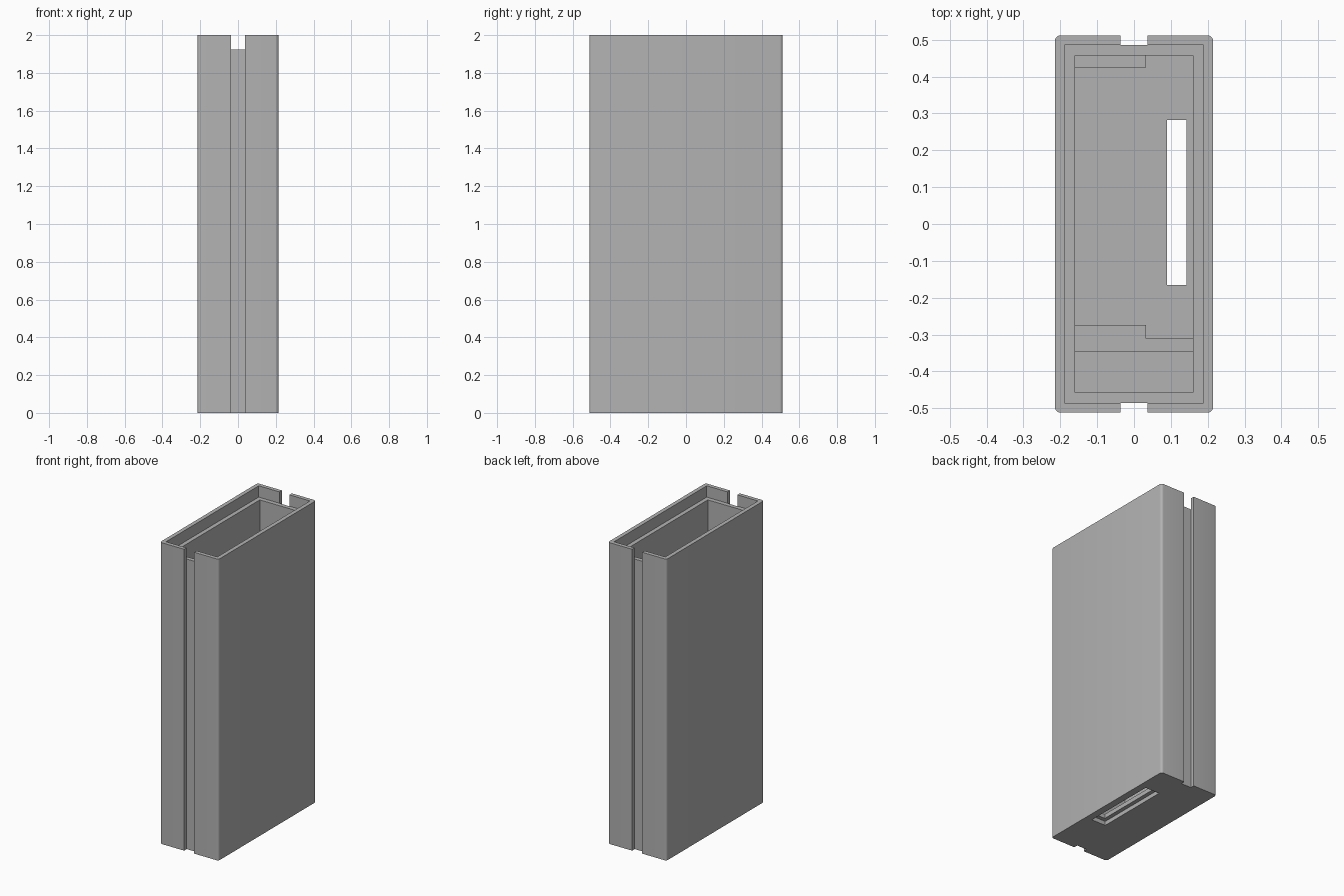
import bpy

if "Cube" in bpy.data.objects:
    bpy.data.objects.remove(bpy.data.objects["Cube"])

W, D, H = 0.43, 1.024, 2.0      # outer size
LEDGE = 1.925                   # height of the inner ledge below the lip
FLOOR = 0.055                   # floor thickness
RIB_TOP = 1.3                   # top of divider and guide ribs
CX, CY = 0.16, 0.457            # half size of the cavity

grey = bpy.data.materials.new("light grey")
grey.diffuse_color = (0.45, 0.45, 0.45, 1)
grey.use_nodes = True
grey.node_tree.nodes["Principled BSDF"].inputs["Base Color"].default_value = grey.diffuse_color


def box(name, x0, x1, y0, y1, z0, z1):
    """Axis-aligned box between the given limits."""
    bpy.ops.mesh.primitive_cube_add(size=1)
    ob = bpy.context.object
    ob.name = name
    ob.data.name = name
    mid = ((x0 + x1) / 2, (y0 + y1) / 2, (z0 + z1) / 2)
    size = (x1 - x0, y1 - y0, z1 - z0)
    for v in ob.data.vertices:
        v.co = [c * s + m for c, s, m in zip(v.co, size, mid)]
    ob.data.materials.append(grey)
    return ob


def apply_modifier(ob, mod):
    bpy.ops.object.select_all(action='DESELECT')
    bpy.context.view_layer.objects.active = ob
    ob.select_set(True)
    bpy.ops.object.modifier_apply(modifier=mod.name)


def cut(ob, *limits):
    """Remove a box from the object."""
    cutter = box("cutter", *limits)
    cutter.hide_render = True
    mod = ob.modifiers.new("cut", 'BOOLEAN')
    mod.operation = 'DIFFERENCE'
    mod.solver = 'EXACT'
    mod.object = cutter
    apply_modifier(ob, mod)
    bpy.data.objects.remove(cutter)


# Outer case with rounded upright edges
case = box("case", -W / 2, W / 2, -D / 2, D / 2, 0, H)
weights = case.data.attributes.new("bevel_weight_edge", 'FLOAT', 'EDGE')
for e in case.data.edges:
    a, b = (case.data.vertices[i].co for i in e.vertices)
    weights.data[e.index].value = 1.0 if abs(a.z - b.z) > 1 else 0.0
bevel = case.modifiers.new("round", 'BEVEL')
bevel.limit_method = 'WEIGHT'
bevel.width = 0.016
bevel.segments = 5
apply_modifier(case, bevel)

# Lip recess and deep cavity
cut(case, -0.188, 0.188, -0.486, 0.486, LEDGE, H + 0.1)
cut(case, -CX, CX, -CY, CY, FLOOR, H + 0.1)

# Full-height grooves on front and back, open through the lip
for s in (-1, 1):
    y0, y1 = sorted((s * 0.485, s * 0.6))
    cut(case, -0.037, 0.037, y0, y1, -0.1, H + 0.1)

# Floor slot with a wider shallow recess underneath
cut(case, 0.09, 0.142, -0.165, 0.282, -0.1, FLOOR + 0.1)
cut(case, 0.064, 0.168, -0.192, 0.309, -0.1, 0.027)

bpy.ops.object.select_all(action='DESELECT')
case.select_set(True)
bpy.context.view_layer.objects.active = case
bpy.ops.object.shade_smooth_by_angle()

# Cross divider and the two guide ribs inside the cavity
box("divider", -CX, CX, -0.347, -0.311, FLOOR, RIB_TOP)
box("front_guide_rib", -CX, 0.033, -0.311, -0.274, FLOOR, RIB_TOP)
box("back_guide_rib", -CX, 0.033, 0.424, CY, FLOOR, RIB_TOP)
